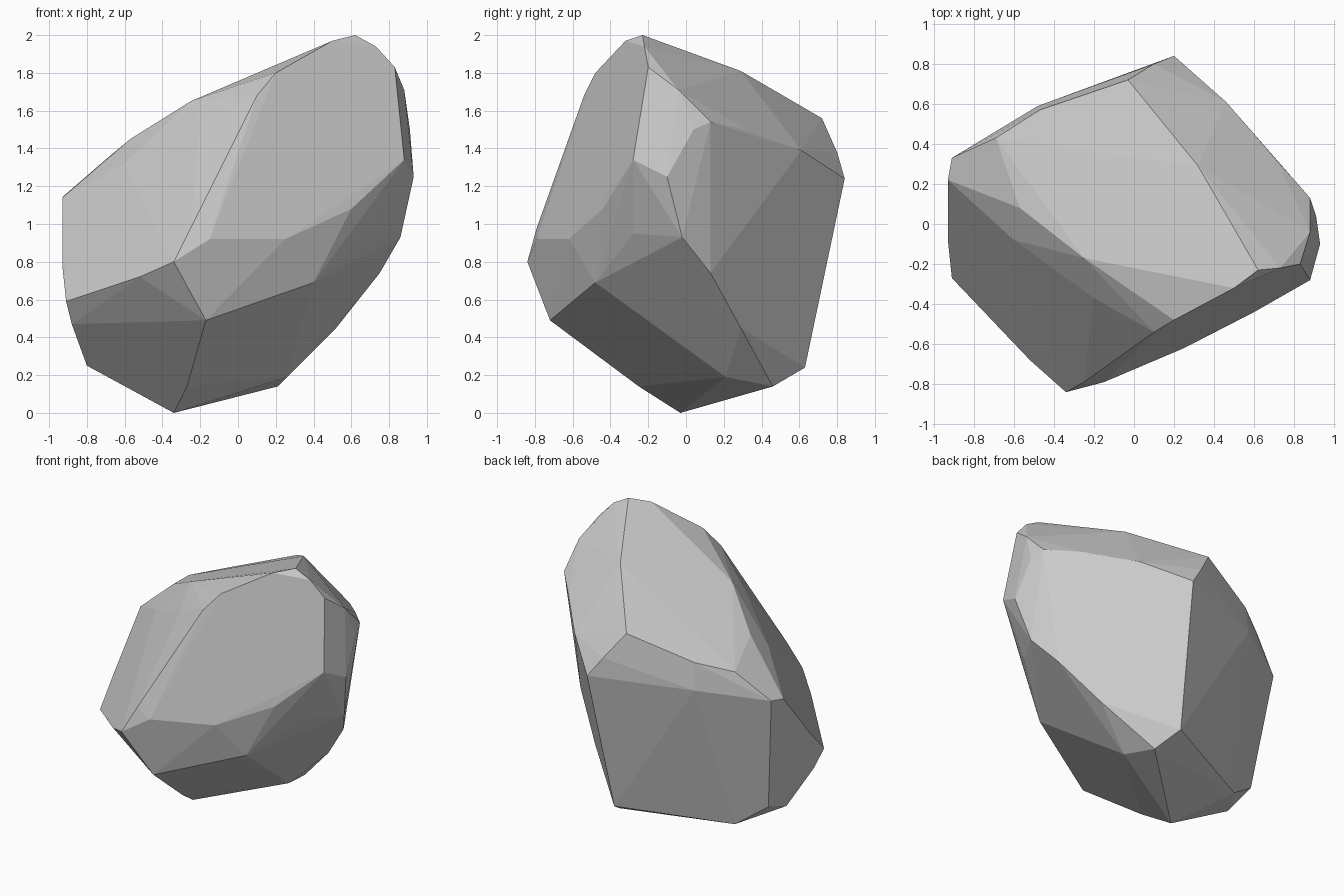
import bpy, bmesh, math

# Key corners of the faceted boulder, grouped by region
top = [(.62, -.23, 2), (.5, -.32, 1.97), (.05, -.25, 1.77), (-.25, -.17, 1.65),
       (-.57, .08, 1.45), (-.69, .43, 1.35), (-.03, .72, 1.56), (.32, .29, 1.81)]
shoulder = [(-.6, -.08, 1.32), (-.2, -.37, 1.53), (.1, -.54, 1.68), (.2, -.48, 1.8),
            (-.93, .22, 1.14), (-.91, .33, 1.16), (-.47, .57, 1.41)]
left = [(-.93, -.08, .78), (-.91, -.27, .59), (-.88, -.2, .47), (-.52, -.68, .72),
        (-.8, 0, .25), (-.81, .22, .33), (-.6, .3, .18)]
front = [(-.34, -.84, .8), (-.25, -.79, .98), (-.15, -.79, .92), (.25, -.62, .92),
         (.6, -.44, 1.08), (.88, -.28, 1.34), (-.17, -.72, .49), (.4, -.48, .69),
         (.7, -.28, .95)]
bottom = [(-.27, -.25, .14), (-.34, -.03, 0), (.26, .21, .19), (.21, .46, .14),
          (.13, .63, .24)]
right = [(.52, .29, .45), (.75, .13, .74), (.86, -.02, .93),
         (.93, -.1, 1.25), (.91, .04, 1.5), (.73, -.22, 1.94), (.83, -.2, 1.83),
         (.88, -.04, 1.71)]
back = [(.2, .84, 1.24), (.46, .61, 1.39), (.71, .32, 1.5), (.1, .8, 1.38),
        (.88, .13, 1.54), (-.48, .59, 1.22)]

# Wrap the corners in a convex hull and merge nearly flat triangles into facets
bm = bmesh.new()
for p in top + shoulder + left + front + bottom + right + back:
    bm.verts.new(p)
bmesh.ops.convex_hull(bm, input=bm.verts[:])
loose = [v for v in bm.verts if not v.link_faces]
bmesh.ops.delete(bm, geom=loose, context='VERTS')
bmesh.ops.dissolve_limit(bm, angle_limit=math.radians(3),
                         verts=bm.verts[:], edges=bm.edges[:])
bmesh.ops.recalc_face_normals(bm, faces=bm.faces[:])

# Boulder object, flat shaded
mesh = bpy.data.meshes.new("boulder")
bm.to_mesh(mesh)
bm.free()
boulder = bpy.data.objects.new("boulder", mesh)
bpy.context.collection.objects.link(boulder)
